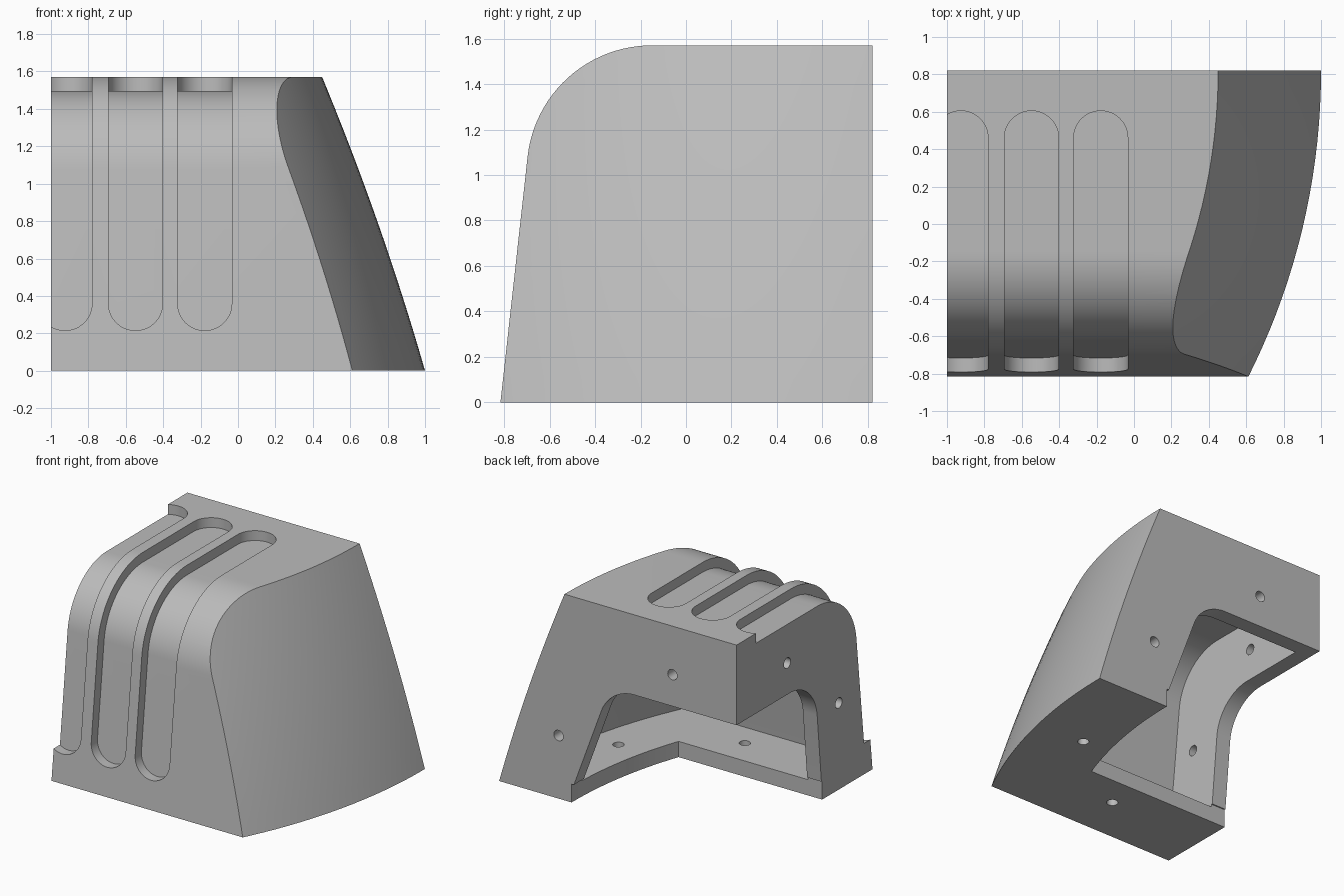
import bpy, bmesh, math
from mathutils import Vector, Matrix

cube = bpy.data.objects.get("Cube")
if cube:
    bpy.data.objects.remove(cube, do_unlink=True)

AXIS_X, AXIS_Y = -2.64, 0.82     # vertical axis of the curved side wall
LEAN = math.radians(6.3)         # backward lean of the front wall
TOP, WALL, FLANGE = 1.57, 0.14, 0.12


def new_object(name, bm):
    bmesh.ops.recalc_face_normals(bm, faces=bm.faces)
    mesh = bpy.data.meshes.new(name)
    bm.to_mesh(mesh)
    bm.free()
    obj = bpy.data.objects.new(name, mesh)
    bpy.context.collection.objects.link(obj)
    return obj


def prism(name, axis, outlines, lo, hi):
    """Extrude closed outlines along an axis; outline pairs use the other two axes."""
    bm = bmesh.new()
    i = "xyz".index(axis)
    for outline in outlines:
        verts = []
        for a, b in outline:
            co = [a, b]
            co.insert(i, lo)
            verts.append(bm.verts.new(co))
        face = bm.faces.new(verts)
        moved = bmesh.ops.extrude_face_region(bm, geom=[face])["geom"]
        shift = Vector((0, 0, 0))
        shift[i] = hi - lo
        bmesh.ops.translate(bm, vec=shift,
                            verts=[v for v in moved if isinstance(v, bmesh.types.BMVert)])
    return new_object(name, bm)


def boolean(obj, tool, operation):
    """Apply a boolean and remove the tool."""
    tool.hide_render = True
    mod = obj.modifiers.new("cut", "BOOLEAN")
    mod.object, mod.operation, mod.solver = tool, operation, "EXACT"
    graph = bpy.context.evaluated_depsgraph_get()
    mesh = bpy.data.meshes.new_from_object(obj.evaluated_get(graph))
    obj.modifiers.clear()
    obj.data = mesh
    bpy.data.objects.remove(tool, do_unlink=True)


def arc(cx, cy, r, start, end, steps=24):
    angles = [start + (end - start) * k / steps for k in range(steps + 1)]
    return [(cx + r * math.cos(a), cy + r * math.sin(a)) for a in angles]


def side_profile(inset, back, floor):
    """Leaning front, rounded shoulder and flat top, moved inwards by inset."""
    curve = arc(-0.15, 1.02, 0.55 - inset, math.pi - LEAN, math.pi / 2)
    y, z = curve[0]
    foot = (y - (z - floor) * math.tan(LEAN), floor)
    return [foot] + curve + [(back, TOP - inset), (back, floor)]


def round_solid(inset):
    """Bulged cone whose surface is the curved side wall."""
    bm = bmesh.new()
    zs = [-0.2 + 0.1 * k for k in range(21)]
    pts = [(0, zs[0])]
    for z in zs:
        t = z / TOP
        pts.append((3.64 - 0.55 * t + 0.1 * t * (1 - t) - inset, z))
    pts.append((0, zs[-1]))
    verts = [bm.verts.new((r, 0, z)) for r, z in pts]
    edges = [bm.edges.new(pair) for pair in zip(verts, verts[1:])]
    bmesh.ops.spin(bm, geom=verts + edges, cent=(0, 0, 0), axis=(0, 0, 1),
                   angle=math.tau, steps=240)
    bmesh.ops.remove_doubles(bm, verts=bm.verts, dist=0.0005)
    bmesh.ops.transform(bm, matrix=Matrix.Translation((AXIS_X, AXIS_Y, 0)), verts=bm.verts)
    return new_object("round_tool", bm)


# Solid outer block with the curved side
body = prism("corner_housing", "x", [side_profile(0, 0.82, 0)], -1, 1.2)
boolean(body, round_solid(0), "INTERSECT")

# Hollow inside
hollow = prism("hollow_tool", "x",
               [side_profile(WALL, 0.82 - FLANGE, FLANGE)], FLANGE - 1, 1.2)
boolean(hollow, round_solid(WALL), "INTERSECT")
boolean(body, hollow, "DIFFERENCE")

# Three round-ended grooves running over the shoulder
r = 0.145
centres = (-0.925, -0.548, -0.178)
front = [arc(x, 0.215 + r, r, math.pi, math.tau) + [(x + r, 2), (x - r, 2)] for x in centres]
above = [arc(x, 0.605 - r, r, 0, math.pi) + [(x - r, -1.2), (x + r, -1.2)] for x in centres]
grooves = prism("groove_tool", "y", front, -1.1, 1)
boolean(grooves, prism("groove_ends", "z", above, 0, 1.9), "INTERSECT")
boolean(grooves, prism("groove_floor", "x", [side_profile(0.075, 1.2, -0.1)], -1.3, 0.5),
        "DIFFERENCE")
boolean(body, grooves, "DIFFERENCE")

# Openings in the end, back and bottom flanges
end_cut = ([(-0.205, -0.1), (-0.205, 0.1)]
           + arc(0.178, 0.63, 0.33, math.pi - LEAN, math.pi / 2) + [(1, 0.96), (1, -0.1)])
boolean(body, prism("end_tool", "x", [end_cut], -1.1, -0.86), "DIFFERENCE")
back_cut = ([(0.385, -0.1), (0.385, 0.1)]
            + arc(-0.142, 0.66, 0.3, math.radians(20.5), math.pi / 2)
            + [(-1.1, 0.96), (-1.1, -0.1)])
boolean(body, prism("back_tool", "y", [back_cut], 0.68, 1), "DIFFERENCE")
sweep = math.asin((AXIS_Y + 0.21) / 3.03)
bottom_cut = (arc(AXIS_X, AXIS_Y, 3.03, -sweep, 0)
              + [(0.39, 1), (-1.1, 1), (-1.1, -0.21)])
boolean(body, prism("bottom_tool", "z", [bottom_cut], -0.1, 0.14), "DIFFERENCE")

# Bolt holes, two through each flange
for axis, spots, lo, hi in (
        ("x", ((0.21, 1.2), (-0.41, 0.66)), -1.1, -0.8),
        ("y", ((-0.46, 1.2), (0.5, 0.48)), 0.6, 1),
        ("z", ((0.52, 0.07), (-0.18, -0.45)), -0.1, 0.2)):
    rings = [arc(a, b, 0.04, 0, math.tau, 24)[:-1] for a, b in spots]
    boolean(body, prism("hole_tool", axis, rings, lo, hi), "DIFFERENCE")

# Grey plastic
grey = bpy.data.materials.new("grey_plastic")
grey.use_nodes = True
colour = (0.5, 0.5, 0.5, 1)
grey.diffuse_color = colour
grey.node_tree.nodes["Principled BSDF"].inputs["Base Color"].default_value = colour
body.data.materials.clear()
body.data.materials.append(grey)
for poly in body.data.polygons:
    poly.material_index = 0

bpy.ops.object.select_all(action="DESELECT")
body.select_set(True)
bpy.context.view_layer.objects.active = body
bpy.ops.object.shade_smooth_by_angle(angle=math.radians(25))
